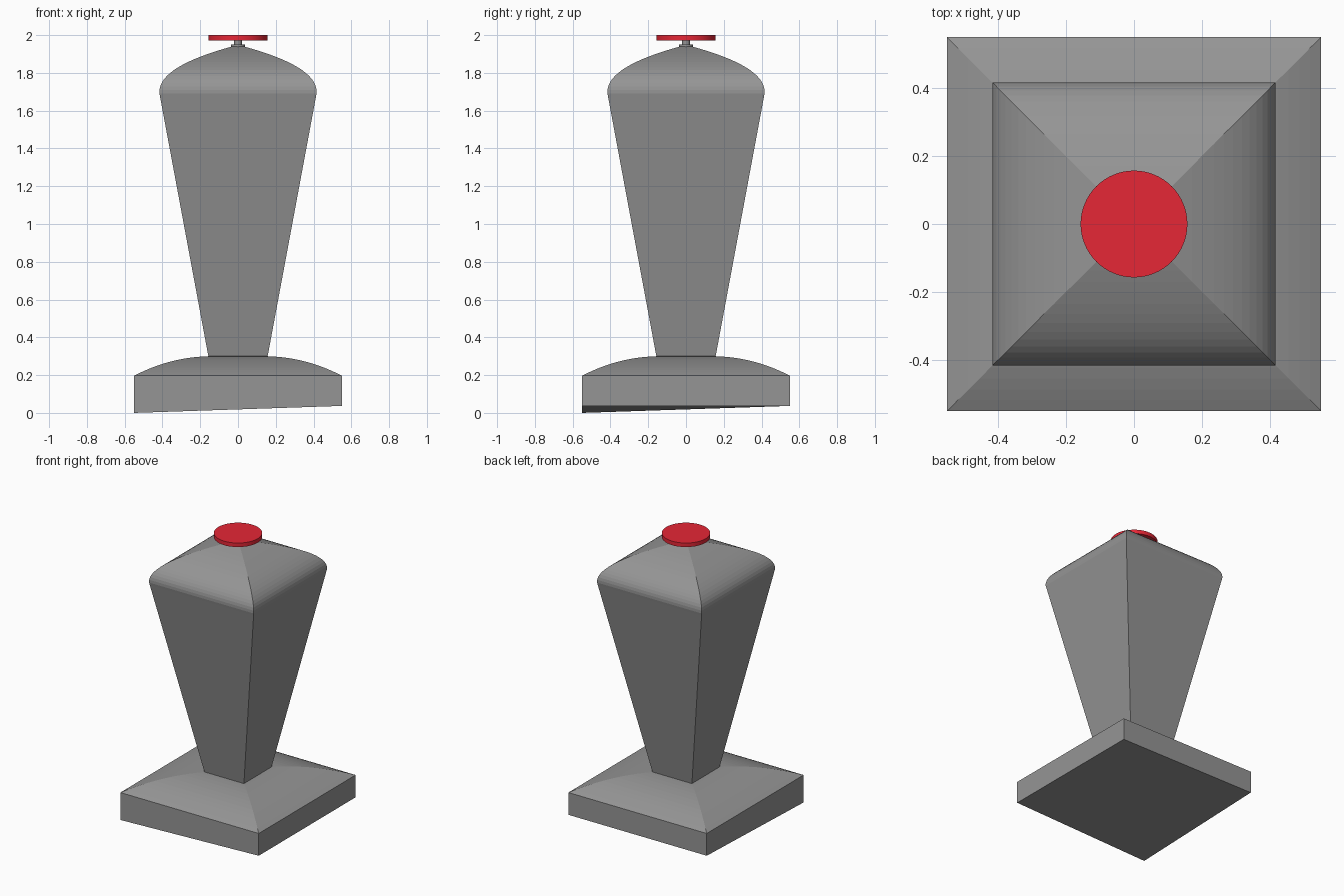
import bpy, bmesh, math

if "Cube" in bpy.data.objects:
    bpy.data.objects.remove(bpy.data.objects["Cube"])


def material(name, color):
    mat = bpy.data.materials.new(name)
    mat.diffuse_color = color
    mat.use_nodes = True
    mat.node_tree.nodes["Principled BSDF"].inputs["Base Color"].default_value = mat.diffuse_color
    return mat


def bezier(pts, n):
    """Sample a Bezier curve of any degree as (half_width, z) pairs."""
    d = len(pts) - 1
    out = []
    for i in range(n + 1):
        t = i / n
        w = [math.comb(d, k) * t**k * (1 - t)**(d - k) for k in range(d + 1)]
        out.append(tuple(sum(a * p[c] for a, p in zip(w, pts)) for c in (0, 1)))
    return out


def stack(name, profile, mat, sides=4, dip=None):
    """Loft a square (4 sides) or round section along a (half_width, z) profile."""
    bm = bmesh.new()
    scale = math.sqrt(2) if sides == 4 else 1
    rings = []
    for r, z in profile:
        ring = []
        for i in range(sides):
            a = math.pi / 4 + math.tau * i / sides
            ring.append(bm.verts.new((r * scale * math.cos(a), r * scale * math.sin(a), z)))
        rings.append(ring)
    for lo, hi in zip(rings, rings[1:]):
        for i in range(sides):
            j = (i + 1) % sides
            bm.faces.new((lo[i], lo[j], hi[j], hi[i]))
    if dip is None:
        bm.faces.new(rings[0][::-1])
    else:
        # lowered front-left corner, bottom folded along the other diagonal
        a, b, c, d = rings[0]
        c.co.z = dip
        bm.faces.new((a, d, b))
        bm.faces.new((b, d, c))
    bm.faces.new(rings[-1])
    me = bpy.data.meshes.new(name)
    bm.to_mesh(me)
    bm.free()
    me.materials.append(mat)
    ob = bpy.data.objects.new(name, me)
    bpy.context.collection.objects.link(ob)
    if sides > 4:
        bpy.ops.object.select_all(action='DESELECT')
        ob.select_set(True)
        bpy.context.view_layer.objects.active = ob
        bpy.ops.object.shade_smooth_by_angle(angle=math.radians(30))
    return ob


grey = material("dark_grey", (0.3, 0.3, 0.3, 1))
red = material("red", (0.79, 0.02, 0.037, 1))

# Square base with a domed top; its front-left bottom corner dips to the ground
stack("base", [(0.55, 0.037)] + bezier([(0.55, 0.197), (0.36, 0.295), (0.155, 0.3)], 12), grey, dip=0.0)

# Tapered square grip with a rounded crown
stack("grip", [(0.157, 0.3)] + bezier([(0.412, 1.67), (0.448, 1.795), (0.25, 1.88), (0.03, 1.94)], 18), grey)

# Button collar and stem
stack("button_collar", [(0.036, 1.93), (0.036, 1.95)], grey, 32)
stack("button_stem", [(0.02, 1.95), (0.02, 1.975)], grey, 32)

# Red button
stack("button", [(0.157, 1.971), (0.157, 2.0)], red, 64)
